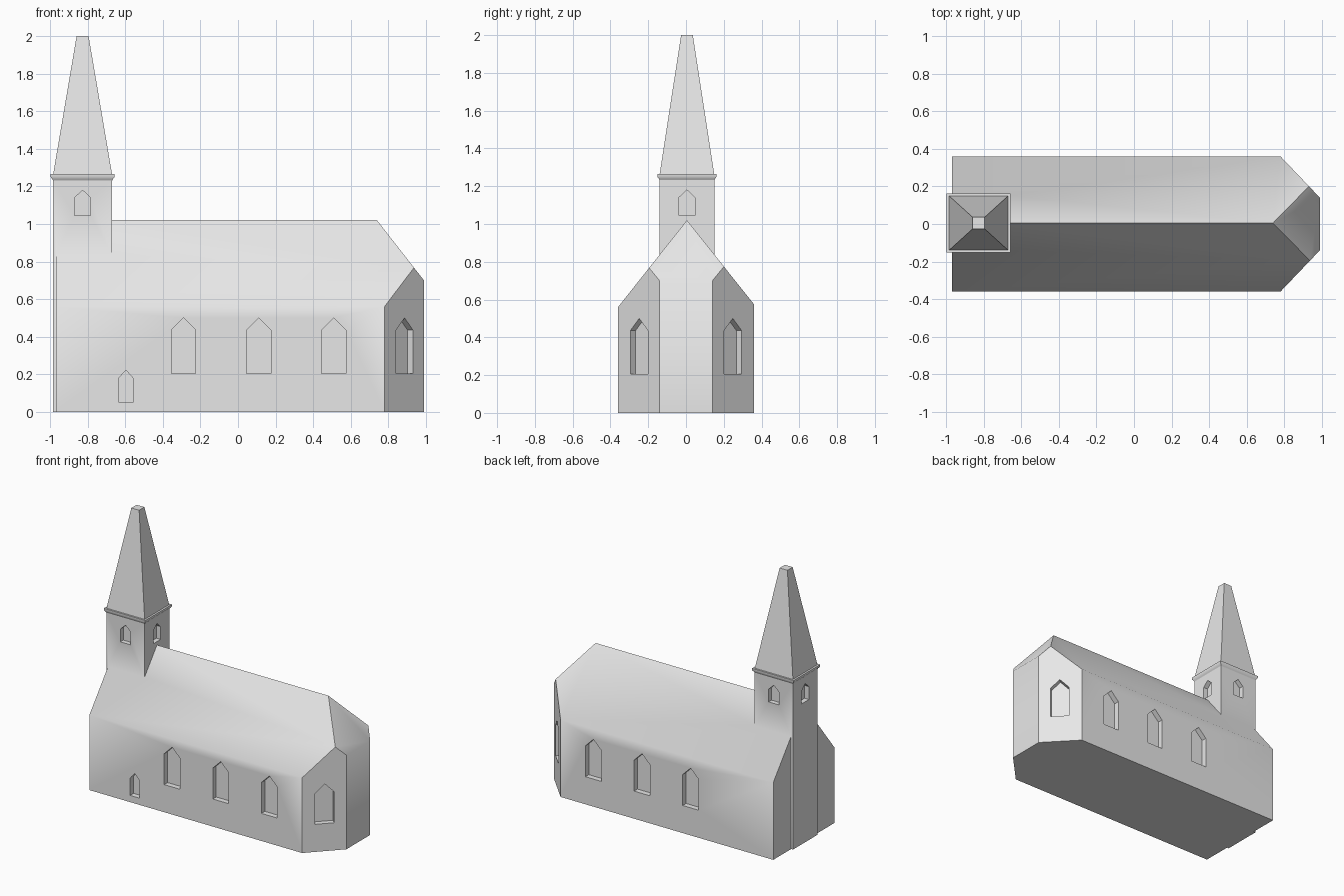
import bpy, bmesh, math
from mathutils import Vector

if "Cube" in bpy.data.objects:
    bpy.data.objects.remove(bpy.data.objects["Cube"])

stone = bpy.data.materials.new("pale_grey_stone")
stone.diffuse_color = (0.8, 0.8, 0.8, 1)
stone.use_nodes = True
stone.node_tree.nodes["Principled BSDF"].inputs["Base Color"].default_value = stone.diffuse_color

AXIS_Y = 0.005             # centre line of ridge and tower
TOWER_X = -0.8275          # tower centre
TOWER_HX, TOWER_HY = 0.1575, 0.145


def make_object(name, bm):
    bmesh.ops.recalc_face_normals(bm, faces=bm.faces)
    mesh = bpy.data.meshes.new(name)
    bm.to_mesh(mesh)
    bm.free()
    mesh.materials.append(stone)
    ob = bpy.data.objects.new(name, mesh)
    bpy.context.collection.objects.link(ob)
    return ob


def prism(bm, outline, offset):
    """Extrude a closed outline by a vector."""
    face = bm.faces.new([bm.verts.new(p) for p in outline])
    ext = bmesh.ops.extrude_face_region(bm, geom=[face])["geom"]
    bmesh.ops.translate(bm, vec=offset, verts=[v for v in ext if isinstance(v, bmesh.types.BMVert)])
    bm.faces.ensure_lookup_table()


def square_stack(name, rings):
    """Rectangular rings (half x, half y, z) skinned and capped."""
    bm = bmesh.new()
    loops = []
    for hx, hy, z in rings:
        loops.append([bm.verts.new((TOWER_X + sx * hx, AXIS_Y + sy * hy, z))
                      for sx, sy in ((-1, -1), (1, -1), (1, 1), (-1, 1))])
    for a, b in zip(loops, loops[1:]):
        for i in range(4):
            j = (i + 1) % 4
            bm.faces.new((a[i], a[j], b[j], b[i]))
    bm.faces.new(loops[0])
    bm.faces.new(loops[-1])
    return make_object(name, bm)


def select_only(ob):
    bpy.ops.object.select_all(action='DESELECT')
    ob.select_set(True)
    bpy.context.view_layer.objects.active = ob


def boolean(target, other, operation):
    mod = target.modifiers.new(operation.lower(), 'BOOLEAN')
    mod.operation = operation
    mod.solver = 'EXACT'
    mod.object = other
    select_only(target)
    bpy.ops.object.modifier_apply(modifier=mod.name)
    bpy.data.objects.remove(other)


def window(bm, x, y, normal, width, z0, z1, apex, depth):
    """Pointed window cutter centred on a wall point."""
    n = Vector((normal[0], normal[1], 0)).normalized()
    t = Vector((-n.y, n.x, 0))
    h = width / 2
    start = Vector((x, y, 0)) - n * depth
    outline = [start + t * s + Vector((0, 0, z))
               for s, z in ((-h, z0), (h, z0), (h, z1), (0, apex), (-h, z1))]
    prism(bm, outline, n * (depth + 0.05))


# Nave: gabled extrusion, then angled walls and end hip sliced off
bm = bmesh.new()
gable = [(-0.36, 0), (0.36, 0), (0.36, 0.575), (AXIS_Y, 1.02), (-0.36, 0.56)]
prism(bm, [(-0.97, y, z) for y, z in gable], Vector((1.96, 0, 0)))
cuts = [((0.78, 0.36, 0), (0.22, 0.21, 0)),
        ((0.78, -0.36, 0), (0.22, -0.21, 0)),
        ((0.74, 0, 1.02), (0.32, 0, 0.25))]
for point, normal in cuts:
    bmesh.ops.bisect_plane(bm, geom=bm.verts[:] + bm.edges[:] + bm.faces[:], dist=1e-5,
                           plane_co=point, plane_no=Vector(normal).normalized(), clear_outer=True)
    bmesh.ops.holes_fill(bm, edges=[e for e in bm.edges if e.is_boundary], sides=0)
body = make_object("nave_and_tower", bm)

# Tower shaft merged into the nave
shaft = square_stack("tower_shaft", [(TOWER_HX, TOWER_HY, 0), (TOWER_HX, TOWER_HY, 1.24)])
boolean(body, shaft, 'UNION')

# Window recesses
bm = bmesh.new()
for side in (-1, 1):
    for x in (-0.29, 0.11, 0.51):
        window(bm, x, side * 0.36, (0, side), 0.13, 0.205, 0.435, 0.50, 0.04)
    window(bm, 0.887, side * 0.248, (0.22, side * 0.21), 0.13, 0.205, 0.435, 0.50, 0.04)
    window(bm, TOWER_X, AXIS_Y + side * TOWER_HY, (0, side), 0.085, 1.045, 1.14, 1.18, 0.035)
    window(bm, TOWER_X + side * TOWER_HX, AXIS_Y, (side, 0), 0.085, 1.045, 1.14, 1.18, 0.035)
window(bm, -0.597, -0.36, (0, -1), 0.075, 0.05, 0.18, 0.222, 0.04)
boolean(body, make_object("window_cutters", bm), 'DIFFERENCE')

# Cornice under the spire
cornice = square_stack("cornice", [
    (TOWER_HX, TOWER_HY, 1.232), (TOWER_HX + 0.003, TOWER_HY + 0.003, 1.238),
    (TOWER_HX + 0.013, TOWER_HY + 0.012, 1.25), (TOWER_HX + 0.013, TOWER_HY + 0.012, 1.265)])

# Tapered spire with a flat top
spire = square_stack("spire", [(TOWER_HX, TOWER_HY, 1.26), (0.032, 0.031, 2.0)])

# Soft eaves, crisp corners
for ob in (body, cornice, spire):
    select_only(ob)
    bpy.ops.object.shade_smooth_by_angle(angle=math.radians(42))
